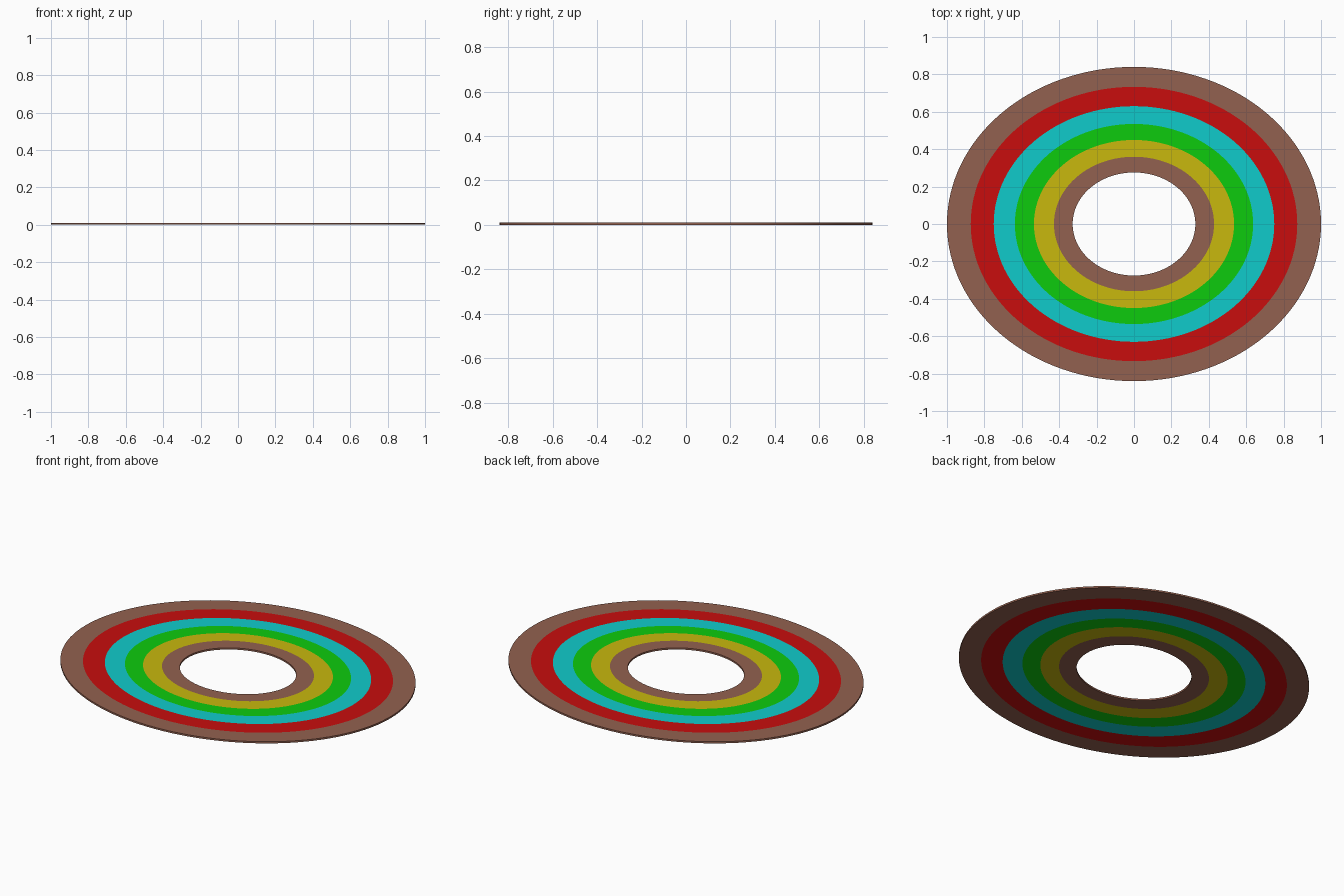
import bpy
import bmesh
from math import cos, sin, pi

if "Cube" in bpy.data.objects:
    bpy.data.objects.remove(bpy.data.objects["Cube"])

SEGMENTS = 128
RATIO = 0.84      # ellipse depth / width
THICK = 0.01

BROWN = (0.29, 0.12, 0.08, 1)
RED = (0.58, 0.004, 0.004, 1)
CYAN = (0.005, 0.6, 0.6, 1)
GREEN = (0.004, 0.6, 0.004, 1)
YELLOW = (0.58, 0.48, 0.004, 1)


def material(name, color):
    mat = bpy.data.materials.get(name) or bpy.data.materials.new(name)
    mat.diffuse_color = color
    mat.use_nodes = True
    mat.node_tree.nodes["Principled BSDF"].inputs["Base Color"].default_value = mat.diffuse_color
    return mat


def elliptical_ring(name, outer, inner, mat):
    """Flat solid elliptical band with a rectangular cross-section."""
    bm = bmesh.new()
    profile = [(outer, 0), (outer, THICK), (inner, THICK), (inner, 0)]
    sections = []
    for i in range(SEGMENTS):
        a = 2 * pi * i / SEGMENTS
        sections.append([bm.verts.new((r * cos(a), r * RATIO * sin(a), z))
                         for r, z in profile])
    for i in range(SEGMENTS):
        a, b = sections[i], sections[(i + 1) % SEGMENTS]
        for k in range(4):
            n = (k + 1) % 4
            bm.faces.new((a[k], b[k], b[n], a[n]))
    bmesh.ops.recalc_face_normals(bm, faces=bm.faces)
    mesh = bpy.data.meshes.new(name)
    bm.to_mesh(mesh)
    bm.free()
    mesh.materials.append(mat)
    obj = bpy.data.objects.new(name, mesh)
    bpy.context.collection.objects.link(obj)
    # smooth rims, crisp top and bottom edges
    bpy.ops.object.select_all(action='DESELECT')
    obj.select_set(True)
    bpy.context.view_layer.objects.active = obj
    bpy.ops.object.shade_smooth_by_angle()


# Nested bands from the outside in; neighbours share a radius
radii = [1.0, 0.873, 0.75, 0.637, 0.535, 0.428, 0.328]
bands = [("outer_brown_band", "brown", BROWN),
         ("red_band", "red", RED),
         ("cyan_band", "cyan", CYAN),
         ("green_band", "green", GREEN),
         ("yellow_band", "yellow", YELLOW),
         ("inner_brown_band", "brown", BROWN)]
for (name, mat_name, color), outer, inner in zip(bands, radii, radii[1:]):
    elliptical_ring(name, outer, inner, material(mat_name, color))
